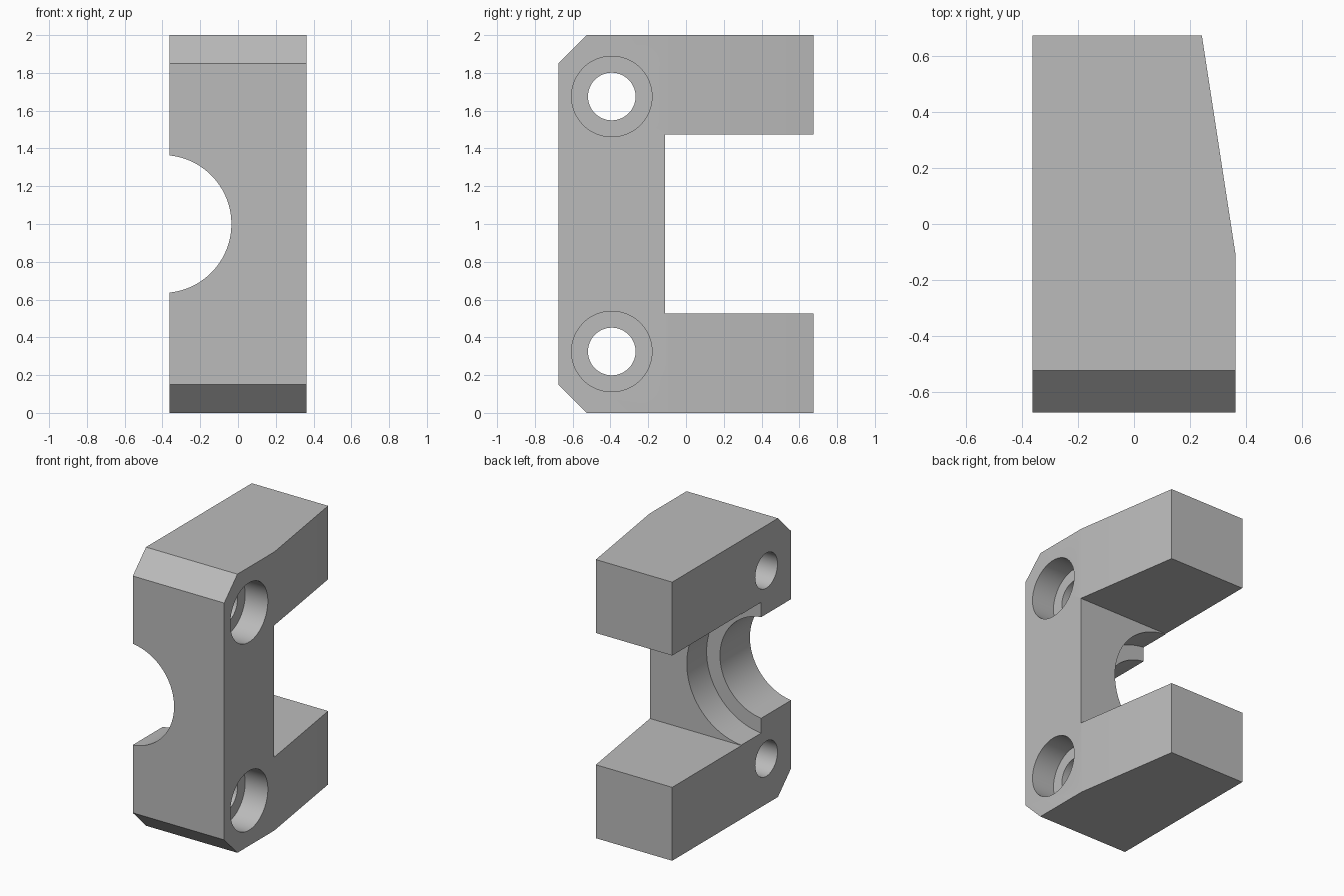
import bpy
import bmesh
from math import pi
from mathutils import Matrix, Vector

cube = bpy.data.objects.get("Cube")
if cube:
    bpy.data.objects.remove(cube, do_unlink=True)

grey = bpy.data.materials.new("plain grey")
grey.use_nodes = True
grey.diffuse_color = (0.5, 0.5, 0.5, 1)
grey.node_tree.nodes["Principled BSDF"].inputs["Base Color"].default_value = (0.5, 0.5, 0.5, 1)


def add_object(name, bm):
    bmesh.ops.recalc_face_normals(bm, faces=bm.faces)
    mesh = bpy.data.meshes.new(name)
    bm.to_mesh(mesh)
    bm.free()
    mesh.materials.append(grey)
    obj = bpy.data.objects.new(name, mesh)
    bpy.context.collection.objects.link(obj)
    return obj


def prism(name, points, direction):
    """Extrude a flat outline along a direction."""
    bm = bmesh.new()
    face = bm.faces.new([bm.verts.new(p) for p in points])
    grown = bmesh.ops.extrude_face_region(bm, geom=[face])["geom"]
    moved = [v for v in grown if isinstance(v, bmesh.types.BMVert)]
    bmesh.ops.translate(bm, verts=moved, vec=Vector(direction))
    return add_object(name, bm)


def cylinder(name, axis, centre, radius, start, end):
    """Cylinder along X or Y, spanning start to end on that axis."""
    bm = bmesh.new()
    turn = Matrix.Rotation(pi / 2, 4, "Y" if axis == "X" else "X")
    middle = Vector(centre)
    middle["XY".index(axis)] = (start + end) / 2
    bmesh.ops.create_cone(bm, cap_ends=True, segments=96, radius1=radius,
                          radius2=radius, depth=end - start,
                          matrix=Matrix.Translation(middle) @ turn)
    return add_object(name, bm)


def combine(body, cutter, operation="DIFFERENCE"):
    cutter.hide_render = True
    mod = body.modifiers.new(cutter.name, "BOOLEAN")
    mod.operation = operation
    mod.solver = "EXACT"
    mod.object = cutter
    bpy.context.view_layer.objects.active = body
    bpy.ops.object.modifier_apply(modifier=mod.name)
    bpy.data.objects.remove(cutter, do_unlink=True)


# C-shaped side outline with chamfered front corners
half = [(0.675, 0), (-0.525, 0), (-0.675, 0.15)]
inner = [(-0.11, 0.527), (0.675, 0.527)]
lower = inner + half
outline = lower + [(y, 2 - z) for y, z in reversed(lower)]
body = prism("clamp_bracket", [(-0.6, y, z) for y, z in outline], (1.2, 0, 0))

# Plan outline that tapers the arms on the left side
plan = [(-0.363, -0.9), (0.363, -0.9), (0.363, -0.105), (0.243, 0.675),
        (0.212, 0.875), (-0.363, 0.875)]
combine(body, prism("plan_cutter", [(x, y, -0.2) for x, y in plan], (0, 0, 2.4)),
        "INTERSECT")

# Stepped half-round bore through the spine
combine(body, cylinder("bore", "Y", (-0.4, 0, 1), 0.365, -0.9, 0.1))
combine(body, cylinder("bore_step", "Y", (-0.4, 0, 1), 0.471, -0.335, 0.15))

# Counterbored bolt holes
for z in (0.325, 1.675):
    combine(body, cylinder("bolt_hole", "X", (0, -0.393, z), 0.126, -0.6, 0.6))
    combine(body, cylinder("bolt_recess", "X", (0, -0.393, z), 0.213, 0.183, 0.6))

bpy.ops.object.select_all(action="DESELECT")
body.select_set(True)
bpy.context.view_layer.objects.active = body
bpy.ops.object.shade_smooth_by_angle(angle=pi / 6)
